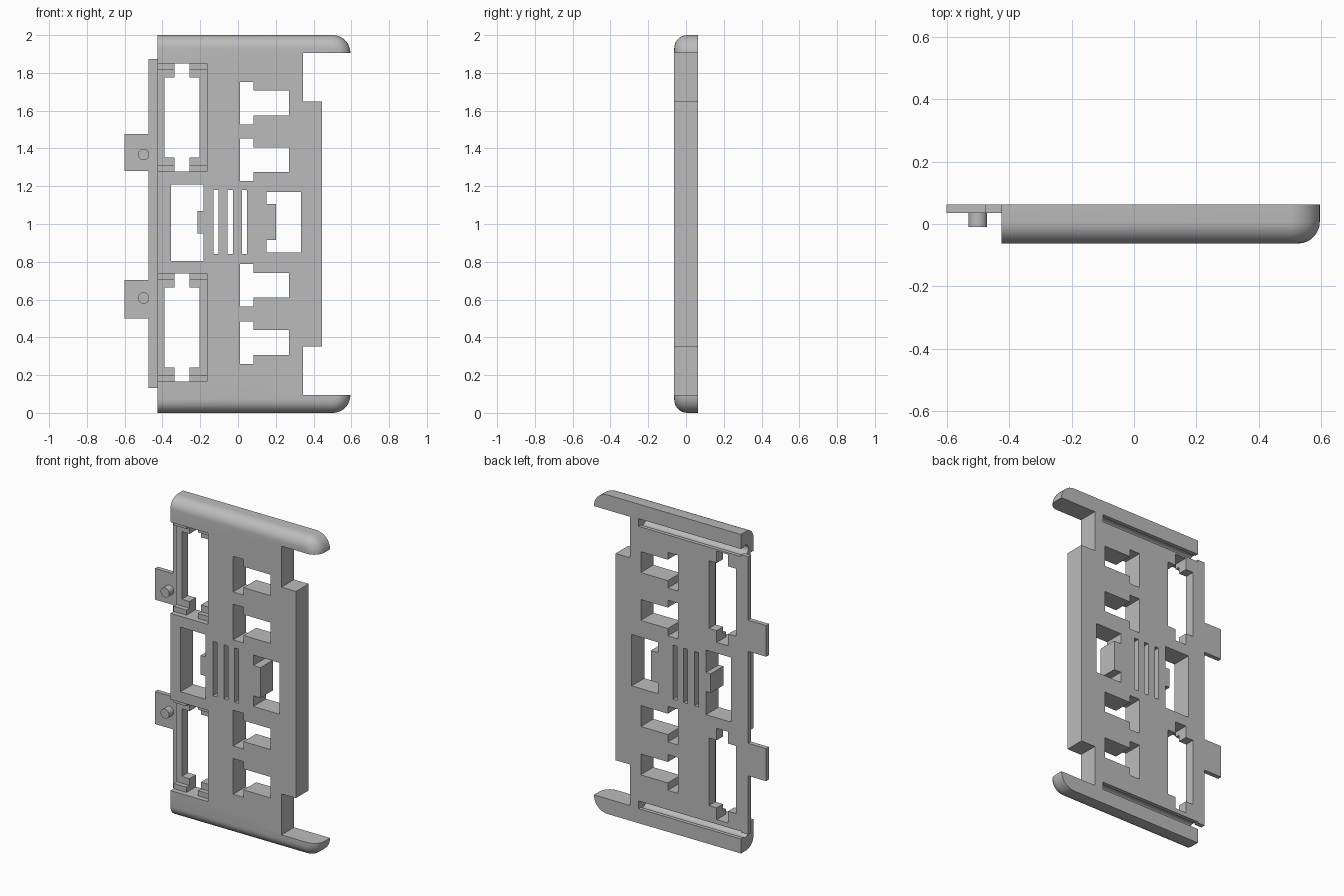
import bpy, bmesh, math
from mathutils import Matrix

if "Cube" in bpy.data.objects:
    bpy.data.objects.remove(bpy.data.objects["Cube"])

FRONT, BACK = -0.0625, 0.0625
LEDGE, FLOOR, FLANGE = -0.03, 0.0, 0.035

grey = bpy.data.materials.new("plain grey")
grey.use_nodes = True
grey.diffuse_color = (0.5, 0.5, 0.5, 1)
grey.node_tree.nodes["Principled BSDF"].inputs["Base Color"].default_value = (0.5, 0.5, 0.5, 1)


def make(name, bm):
    bmesh.ops.recalc_face_normals(bm, faces=bm.faces)
    mesh = bpy.data.meshes.new(name)
    bm.to_mesh(mesh)
    bm.free()
    obj = bpy.data.objects.new(name, mesh)
    bpy.context.collection.objects.link(obj)
    mesh.materials.append(grey)
    return obj


def box(name, x0, x1, z0, z1, y0=-0.2, y1=0.2):
    bm = bmesh.new()
    place = Matrix.Translation(((x0 + x1) / 2, (y0 + y1) / 2, (z0 + z1) / 2))
    size = Matrix.Diagonal((x1 - x0, y1 - y0, z1 - z0, 1))
    bmesh.ops.create_cube(bm, size=1, matrix=place @ size)
    return make(name, bm)


def cylinder(name, radius, length, centre, turn, axis):
    bm = bmesh.new()
    bmesh.ops.create_cone(bm, cap_ends=True, segments=32, radius1=radius, radius2=radius,
                          depth=length, matrix=Matrix.Translation(centre) @ Matrix.Rotation(turn, 4, axis))
    return make(name, bm)


def activate(obj):
    bpy.ops.object.select_all(action='DESELECT')
    obj.select_set(True)
    bpy.context.view_layer.objects.active = obj


def cut(target, cutter):
    cutter.hide_render = True
    activate(target)
    mod = target.modifiers.new("cut", 'BOOLEAN')
    mod.operation, mod.solver, mod.object = 'DIFFERENCE', 'EXACT', cutter
    bpy.ops.object.modifier_apply(modifier=mod.name)
    bpy.data.objects.remove(cutter)


# Main plate: outline with two rounded rail ends, extruded and rolled over at the front
RAIL, R, END = 0.095, 0.095, 0.595
lower = [(-0.425, 0.0)]
for i in range(13):
    a = math.radians(-90 + 90 * i / 12)
    lower.append((END - R + R * math.cos(a), R + R * math.sin(a)))
lower += [(0.345, RAIL), (0.345, 0.352), (0.445, 0.352)]
outline = lower + [(x, 2 - z) for x, z in reversed(lower)]

bm = bmesh.new()
face = bm.faces.new([bm.verts.new((x, FRONT, z)) for x, z in outline])
ext = bmesh.ops.extrude_face_region(bm, geom=[face], use_keep_orig=True)
bmesh.ops.translate(bm, vec=(0, BACK - FRONT, 0),
                    verts=[g for g in ext["geom"] if isinstance(g, bmesh.types.BMVert)])
bmesh.ops.recalc_face_normals(bm, faces=bm.faces)
rolled = []
for e in bm.edges:
    mid = (e.verts[0].co + e.verts[1].co) / 2
    if all(v.co.y < FRONT + 0.001 for v in e.verts) and (mid.x > 0.49 or abs(mid.z - 1) > 0.99):
        rolled.append(e)
bmesh.ops.bevel(bm, geom=rolled, offset=0.07, segments=8, profile=0.5,
                affect='EDGES', clamp_overlap=False)
body = make("main_plate", bm)

# Stepped windows beside the flange
for z0 in (0.167, 1.278):
    z1 = z0 + 0.572
    cut(body, box("ledge_cut", -0.5, -0.165, z0, z1, y1=LEDGE))
    cut(body, box("floor_cut", -0.5, -0.165, z0 + 0.032, z1 - 0.032, y1=FLOOR))
    cut(body, box("window_cut", -0.39, -0.203, z0 + 0.074, z1 - 0.074))
    cut(body, box("window_neck_cut", -0.336, -0.257, z0, z1))

# Stepped keyholes
for z0 in (0.26, 0.563, 1.228, 1.528):
    cut(body, box("keyhole_tall_cut", 0.01, 0.082, z0, z0 + 0.224))
    cut(body, box("keyhole_wide_cut", 0.05, 0.27, z0 + 0.047, z0 + 0.178))

# Central openings, each leaving a tongue on one side
for x0, xt, x1, z0, t0, t1, z1 in ((-0.355, -0.215, -0.183, 0.805, 0.95, 1.07, 1.21),
                                   (0.333, 0.2, 0.15, 0.848, 0.915, 1.105, 1.17)):
    cut(body, box("opening_cut", min(x0, xt), max(x0, xt), z0, z1))
    inner = (x0 + xt) / 2
    for a, b in ((z0, t0), (t1, z1)):
        cut(body, box("opening_corner_cut", min(inner, x1), max(inner, x1), a, b))

# Vent slots
for x in (-0.117, -0.041, 0.034):
    cut(body, box("vent_cut", x - 0.014, x + 0.014, 0.84, 1.18))

# Round channels along the back of both rails, open at the flange end
for z in (0.115, 1.885):
    cut(body, cylinder("channel_cut", 0.031, 0.885, (-0.1575, 0.02, z), math.pi / 2, 'Y'))
    cut(body, box("channel_mouth_cut", -0.6, 0.285, z - 0.024, z + 0.024, y0=0.02))

# Thin flange with two tabs and pegs
box("side_flange", -0.475, -0.425, 0.132, 1.873, FLANGE, BACK)
for label, z0, z1, zp in (("lower", 0.5, 0.704, 0.608), ("upper", 1.28, 1.476, 1.368)):
    box(label + "_tab", -0.6, -0.475, z0, z1, FLANGE, BACK)
    peg = cylinder(label + "_peg", 0.03, 0.05, (-0.5, 0.015, zp), math.pi / 2, 'X')
    activate(peg)
    bpy.ops.object.shade_smooth_by_angle(angle=math.radians(30))

activate(body)
bpy.ops.object.shade_smooth_by_angle(angle=math.radians(30))
